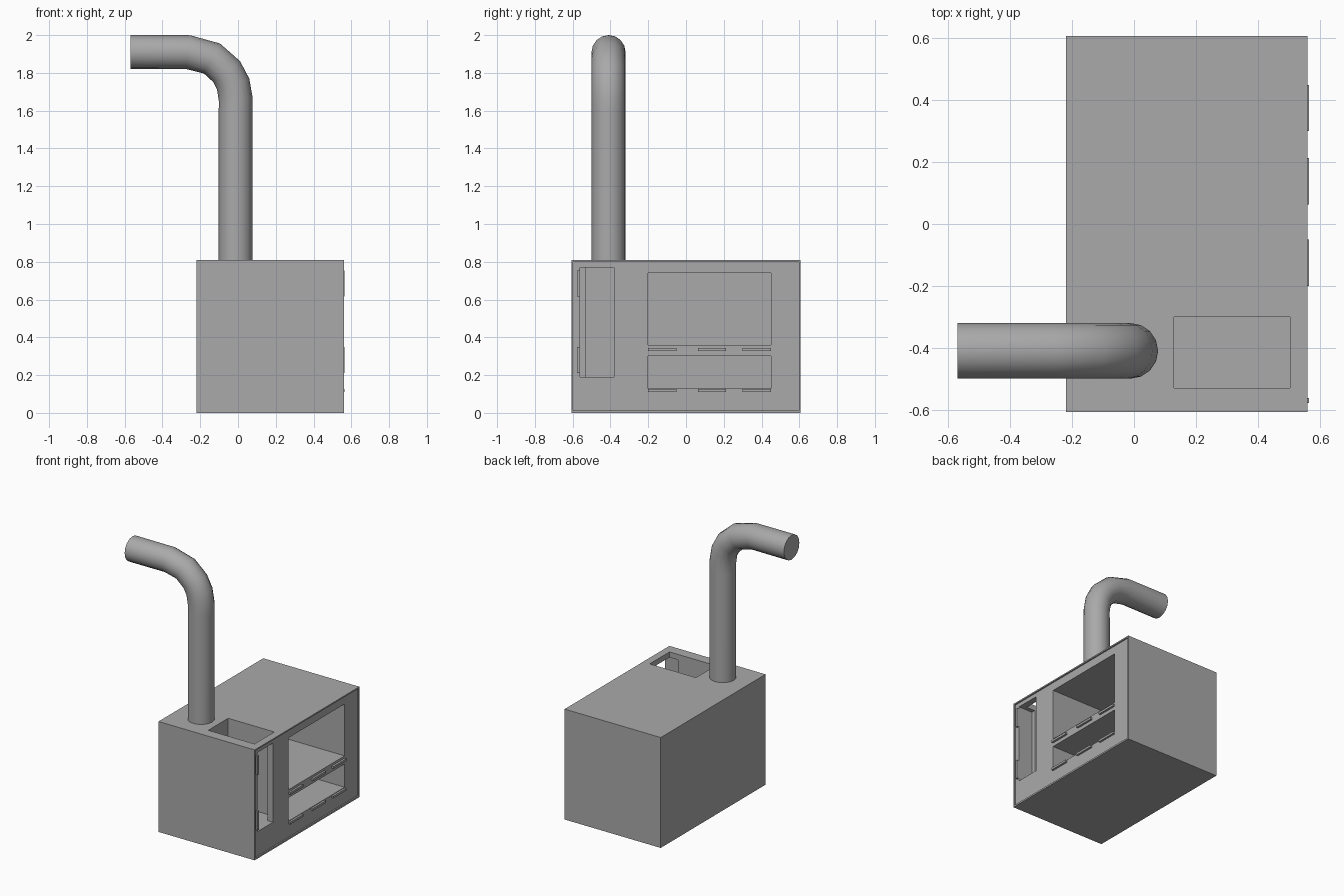
import bpy
import math
from mathutils import Vector

cube = bpy.data.objects.get("Cube")
if cube:
    bpy.data.objects.remove(cube, do_unlink=True)

metal = bpy.data.materials.new("grey_metal")
metal.use_nodes = True
GREY = (0.4, 0.4, 0.4, 1)
metal.diffuse_color = GREY
metal.node_tree.nodes["Principled BSDF"].inputs["Base Color"].default_value = GREY


def box(name, low, high):
    """Box between two opposite corners."""
    low, high = Vector(low), Vector(high)
    bpy.ops.mesh.primitive_cube_add(size=1)
    ob = bpy.context.object
    ob.name = name
    size, mid = high - low, (high + low) / 2
    for v in ob.data.vertices:
        v.co = Vector(a * b for a, b in zip(v.co, size)) + mid
    ob.data.materials.append(metal)
    return ob


def cut(target, low, high):
    """Carve a box out of the target."""
    cutter = box("cutter", low, high)
    cutter.hide_render = True
    mod = target.modifiers.new("cut", "BOOLEAN")
    mod.operation = "DIFFERENCE"
    mod.solver = "EXACT"
    mod.object = cutter
    bpy.context.view_layer.objects.active = target
    bpy.ops.object.modifier_apply(modifier=mod.name)
    bpy.data.objects.remove(cutter, do_unlink=True)


# Stove body with a shallow recessed door face
FACE = 0.55
body = box("stove_body", (-0.22, -0.607, 0), (0.56, 0.607, 0.81))
cut(body, (FACE, -0.597, 0.012), (0.7, 0.597, 0.8))

# Oven and ash drawer
cut(body, (-0.17, -0.2, 0.36), (0.7, 0.45, 0.74))
cut(body, (-0.17, -0.2, 0.13), (0.7, 0.45, 0.3))

# Fuel chamber, open above and through the side slot
cut(body, (0.13, -0.53, 0.19), (0.505, -0.3, 0.9))
cut(body, (0.435, -0.56, 0.19), (0.7, -0.38, 0.77))

# Hinges
for row, z in (("oven", 0.335), ("drawer", 0.118)):
    for i, y in enumerate((-0.125, 0.138, 0.375)):
        box(f"{row}_hinge_{i + 1}", (FACE - 0.005, y - 0.075, z - 0.008),
            (0.565, y + 0.075, z + 0.008))
for i, z in enumerate((0.28, 0.685)):
    box(f"fuel_door_hinge_{i + 1}", (FACE - 0.005, -0.578, z - 0.07),
        (0.565, -0.562, z + 0.07))


def ring(name, x, y, radius, width=0.012):
    """Very thin flat ring on the cooktop."""
    n = 32
    verts, faces = [], []
    for i in range(n):
        a = math.tau * i / n
        for r in (radius - width, radius):
            verts.append((x + r * math.cos(a), y + r * math.sin(a), 0.811))
        j, k = 2 * i, 2 * ((i + 1) % n)
        faces.append((j, j + 1, k + 1, k))
    mesh = bpy.data.meshes.new(name)
    mesh.from_pydata(verts, [], faces)
    mesh.materials.append(metal)
    bpy.context.collection.objects.link(bpy.data.objects.new(name, mesh))


# Cooktop rings
for label, x, y, size in (("large", 0.043, 0.317, 0.16), ("small", 0.302, 0.121, 0.106)):
    for i, f in enumerate((1, 0.75, 0.45)):
        ring(f"{label}_burner_ring_{i + 1}", x, y, size * f)

# Chimney pipe with a faceted elbow
path = [(-0.012, -0.41, 0.8), (-0.012, -0.41, 1.6)]
for deg in (0, 19, 36, 60, 90):
    a = math.radians(deg)
    path.append((-0.265 + 0.253 * math.cos(a), -0.41, 1.66 + 0.25 * math.sin(a)))
path.append((-0.57, -0.41, 1.91))
curve = bpy.data.curves.new("chimney_pipe", "CURVE")
curve.dimensions = "3D"
curve.bevel_depth = 0.09
curve.bevel_resolution = 6
curve.use_fill_caps = True
line = curve.splines.new("POLY")
line.points.add(len(path) - 1)
for point, co in zip(line.points, path):
    point.co = (*co, 1)
pipe = bpy.data.objects.new("chimney_pipe", curve)
bpy.context.collection.objects.link(pipe)
curve.materials.append(metal)
bpy.ops.object.select_all(action="DESELECT")
pipe.select_set(True)
bpy.context.view_layer.objects.active = pipe
bpy.ops.object.convert(target="MESH")
bpy.ops.object.shade_smooth_by_angle(angle=math.radians(40))
